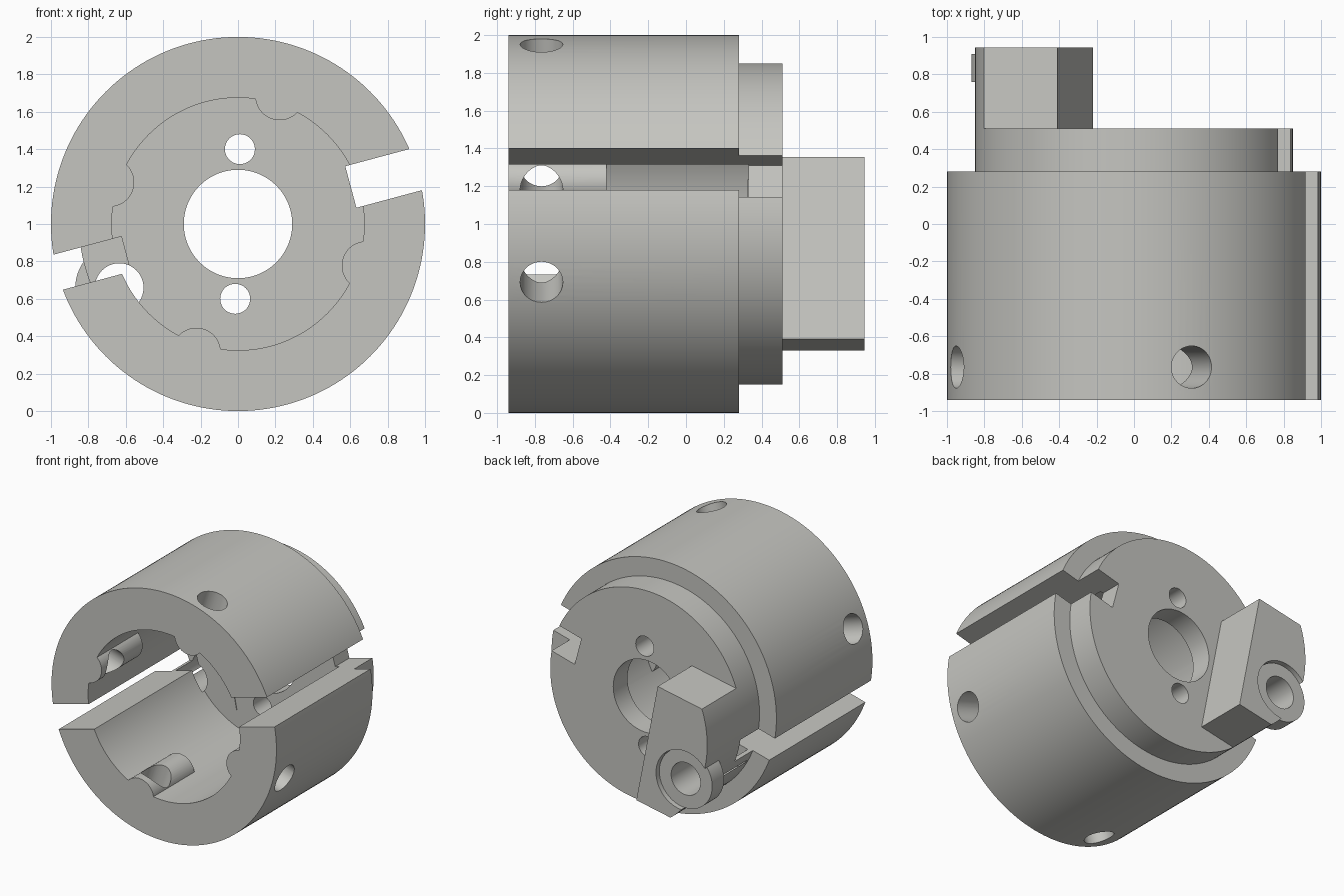
import bpy, bmesh, math
from mathutils import Vector, Matrix

if "Cube" in bpy.data.objects:
    bpy.data.objects.remove(bpy.data.objects["Cube"])

grey = bpy.data.materials.new("machined_grey")
grey.diffuse_color = (0.56, 0.56, 0.53, 1)
grey.use_nodes = True
grey.node_tree.nodes["Principled BSDF"].inputs["Base Color"].default_value = grey.diffuse_color


def finish(bm, name):
    bmesh.ops.recalc_face_normals(bm, faces=bm.faces)
    me = bpy.data.meshes.new(name)
    bm.to_mesh(me)
    bm.free()
    me.materials.append(grey)
    ob = bpy.data.objects.new(name, me)
    bpy.context.collection.objects.link(ob)
    return ob


def rod(name, a, b, r, seg=96):
    """Cylinder from point a to point b."""
    a, b = Vector(a), Vector(b)
    d = b - a
    bm = bmesh.new()
    m = Matrix.Translation((a + b) / 2) @ d.to_track_quat('Z', 'Y').to_matrix().to_4x4()
    bmesh.ops.create_cone(bm, cap_ends=True, segments=seg, radius1=r, radius2=r,
                          depth=d.length, matrix=m)
    return finish(bm, name)


def disc(name, x, z, r, y0, y1, seg=96):
    return rod(name, (x, y0, z), (x, y1, z), r, seg)


def prism(name, pts, y0, y1):
    """Outline in x, z extruded along y."""
    bm = bmesh.new()
    f = bm.faces.new([bm.verts.new((x, y0, z)) for x, z in pts])
    ext = bmesh.ops.extrude_face_region(bm, geom=[f])
    bmesh.ops.translate(bm, vec=(0, y1 - y0, 0),
                        verts=[v for v in ext["geom"] if isinstance(v, bmesh.types.BMVert)])
    return finish(bm, name)


def combine(ob, other, op):
    mod = ob.modifiers.new(op, 'BOOLEAN')
    mod.operation = op
    mod.solver = 'EXACT'
    mod.object = other
    bpy.context.view_layer.objects.active = ob
    bpy.ops.object.modifier_apply(modifier=mod.name)
    bpy.data.objects.remove(other, do_unlink=True)


def slot(u0, u1, v0, v1):
    """Slot cutter along a line tilted 15 degrees about the axis."""
    c, s = math.cos(math.radians(15)), math.sin(math.radians(15))
    pts = [(u * c - v * s, 1 + u * s + v * c)
           for u, v in ((u0, v0), (u1, v0), (u1, v1), (u0, v1))]
    return prism("slot_cutter", pts, -1.1, 0.7)


# Drum with stepped rear flange and deep front bore
body = disc("drum_body", 0, 1, 1.0, -0.94, 0.28, 160)
combine(body, disc("flange", 0, 1, 0.85, 0.1, 0.51, 160), 'UNION')
combine(body, disc("bore", 0, 1, 0.675, -1.1, 0.33, 128), 'DIFFERENCE')

# Four screw bosses on the bore wall with radial holes
angles = [math.radians(a) for a in (72, 162, 252, 342)]
for a in angles:
    c, s = math.cos(a), math.sin(a)
    combine(body, disc("boss", 0.72 * c, 1 + 0.72 * s, 0.13, -0.94, -0.42, 48), 'UNION')
for a in angles:
    c, s = math.cos(a), math.sin(a)
    combine(body, rod("screw_hole", (0.45 * c, -0.765, 1 + 0.45 * s),
                      (1.2 * c, -0.765, 1 + 1.2 * s), 0.113, 48), 'DIFFERENCE')

# Side slots
combine(body, slot(0.634, 1.2, -0.08, 0.15), 'DIFFERENCE')
combine(body, slot(-1.2, -0.62, -0.097, 0.097), 'DIFFERENCE')

# Holes through the end plate
for x, z, r in ((0, 1, 0.29), (0.01, 1.4, 0.08), (-0.015, 0.6, 0.08), (-0.635, 0.66, 0.13)):
    combine(body, disc("plate_hole", x, z, r, 0.3, 0.7, 64), 'DIFFERENCE')

# Tilted rear block, trimmed to the flange radius
block = disc("rear_block", 0, 1, 0.85, 0.51, 0.945, 160)
top, low, side = Vector((-0.41, 1.355)), Vector((-0.22, 0.39)), Vector((-0.98, -0.193))
combine(block, prism("block_trim", [top, low, low + side, top + side], 0.3, 1.2), 'INTERSECT')
combine(block, disc("ring_seat", -0.635, 0.66, 0.24, 0.76, 1.1), 'DIFFERENCE')
combine(block, disc("ring_hole", -0.635, 0.66, 0.13, 0.3, 1.1, 64), 'DIFFERENCE')

# Bushing ring seated in the block
ring = disc("bushing_ring", -0.635, 0.66, 0.235, 0.76, 0.91)
combine(ring, disc("ring_bore", -0.635, 0.66, 0.13, 0.5, 1.1, 64), 'DIFFERENCE')

# Block tongue showing on the inner face of the plate
tongue = prism("block_tongue", [(-0.56, 1.10), (-0.52, 1.10), (-0.51, 1.21), (-0.38, 1.235),
                                (-0.24, 0.505), (-0.40, 0.475), (-0.44, 0.50)], 0.325, 0.34)

for ob in (body, block, ring, tongue):
    bpy.ops.object.select_all(action='DESELECT')
    ob.select_set(True)
    bpy.context.view_layer.objects.active = ob
    bpy.ops.object.shade_smooth_by_angle(angle=math.radians(30))
